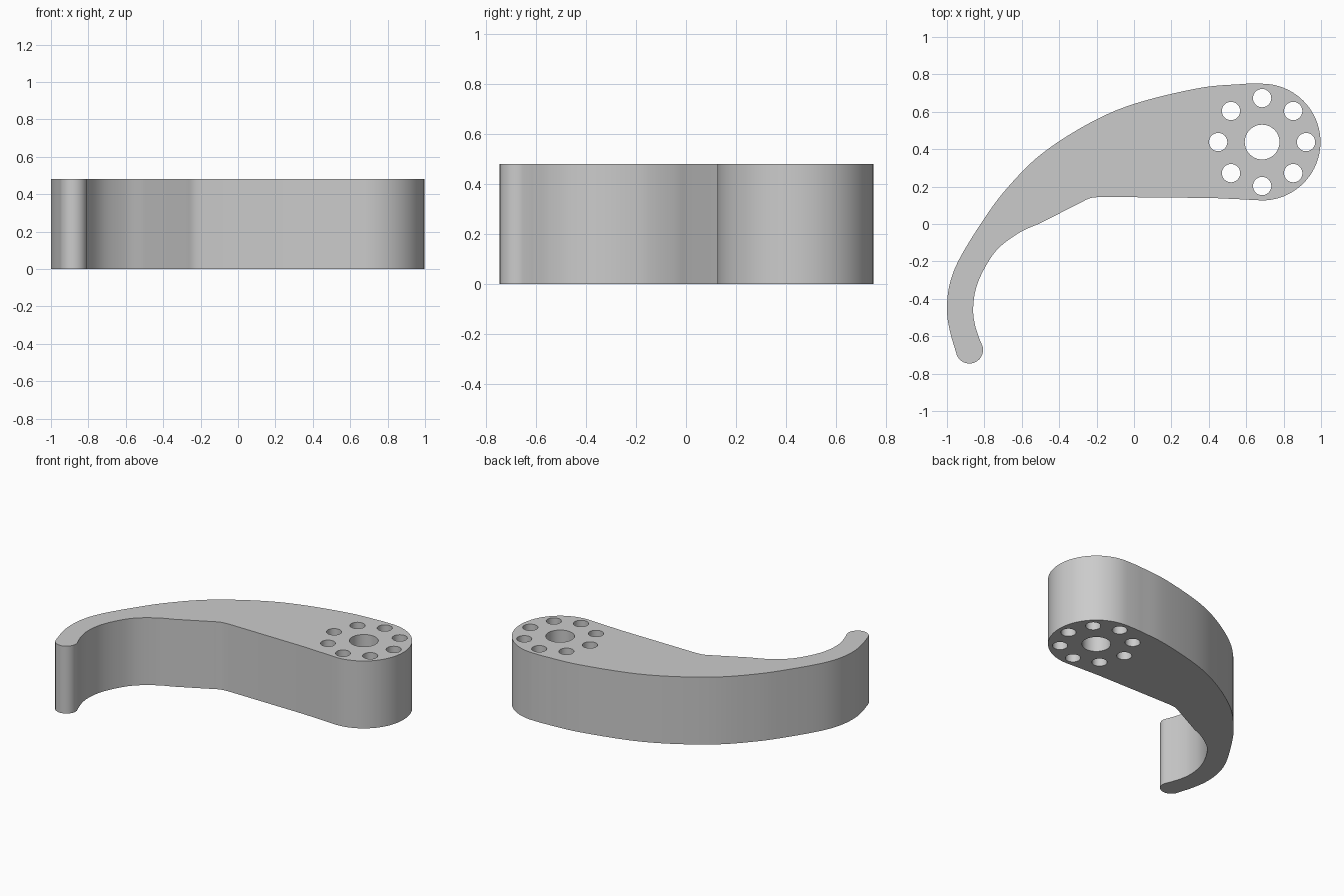
import bpy, bmesh, math
from mathutils import Vector

if "Cube" in bpy.data.objects:
    bpy.data.objects.remove(bpy.data.objects["Cube"])

HEIGHT = 0.48
HUB = Vector((0.685, 0.438))
HUB_R = 0.312
TIP = Vector((-0.88, -0.673))
TIP_R = 0.073


def arc(centre, radius, start, end, steps):
    """Points on a circle between two angles in degrees."""
    out = []
    for i in range(steps + 1):
        a = math.radians(start + (end - start) * i / steps)
        out.append(centre + radius * Vector((math.cos(a), math.sin(a))))
    return out


def smooth_path(points, steps=8):
    """Catmull-Rom path through a few points."""
    p = [Vector(q) for q in points]
    p = [2 * p[0] - p[1]] + p + [2 * p[-1] - p[-2]]
    out = []
    for a, b, c, d in zip(p, p[1:], p[2:], p[3:]):
        for i in range(steps):
            t = i / steps
            out.append(0.5 * (2 * b + (c - a) * t + (2 * a - 5 * b + 4 * c - d) * t ** 2
                              + (3 * b - a - 3 * c + d) * t ** 3))
    return out + [p[-2]]


# Outline: rounded hub, long back, hooked tip, inner side
hub = arc(HUB, HUB_R, -90, 90, 40)
back = smooth_path([(0.6, 0.75), (0.35, 0.727), (0, 0.642), (-0.25, 0.533), (-0.5, 0.37),
                    (-0.68, 0.19), (-0.8, 0.03), (-0.93, -0.18), (-0.985, -0.32),
                    (-1.0, -0.455), (-0.985, -0.57), (-0.949, -0.695)])
tip = arc(TIP, TIP_R, 205, 375, 18)
inner = smooth_path([(-0.826, -0.615), (-0.85, -0.54), (-0.86, -0.455), (-0.845, -0.345),
                     (-0.797, -0.233), (-0.725, -0.13), (-0.61, -0.045), (-0.5, 0.005)])
elbow = smooth_path([(-0.28, 0.117), (-0.235, 0.138), (-0.18, 0.145)], 5)
under = smooth_path([(0.42, 0.139), (0.57, 0.132)], 2)
outline = hub + back + tip + inner + elbow + under

# Bores: one large centre hole and a ring of eight bolt holes
loops = [outline, arc(HUB, 0.093, 0, 360, 48)[:-1]]
for c in arc(HUB, 0.235, 0, 360, 8)[:-1]:
    loops.append(arc(c, 0.049, 0, 360, 32)[:-1])

# Filled, extruded profile turned into a mesh
curve = bpy.data.curves.new("arm_profile", "CURVE")
curve.dimensions = "2D"
curve.fill_mode = "BOTH"
curve.extrude = HEIGHT / 2
for loop in loops:
    s = curve.splines.new("POLY")
    s.points.add(len(loop) - 1)
    for pt, v in zip(s.points, loop):
        pt.co = (v.x, v.y, 0, 1)
    s.use_cyclic_u = True
arm = bpy.data.objects.new("curved_arm", curve)
bpy.context.collection.objects.link(arm)
bpy.ops.object.select_all(action="DESELECT")
arm.select_set(True)
bpy.context.view_layer.objects.active = arm
bpy.ops.object.convert(target="MESH")
arm = bpy.context.object
arm.name = "curved_arm"

bm = bmesh.new()
bm.from_mesh(arm.data)
bmesh.ops.translate(bm, verts=bm.verts, vec=(0, 0, HEIGHT / 2))
bmesh.ops.remove_doubles(bm, verts=bm.verts, dist=0.0005)
bmesh.ops.recalc_face_normals(bm, faces=bm.faces)
bm.to_mesh(arm.data)
bm.free()

# Plain grey finish
grey = bpy.data.materials.new("plain grey")
grey.use_nodes = True
colour = (0.6, 0.6, 0.6, 1)
grey.diffuse_color = colour
grey.node_tree.nodes["Principled BSDF"].inputs["Base Color"].default_value = colour
arm.data.materials.clear()
arm.data.materials.append(grey)
bpy.ops.object.shade_smooth_by_angle(angle=math.radians(30))
